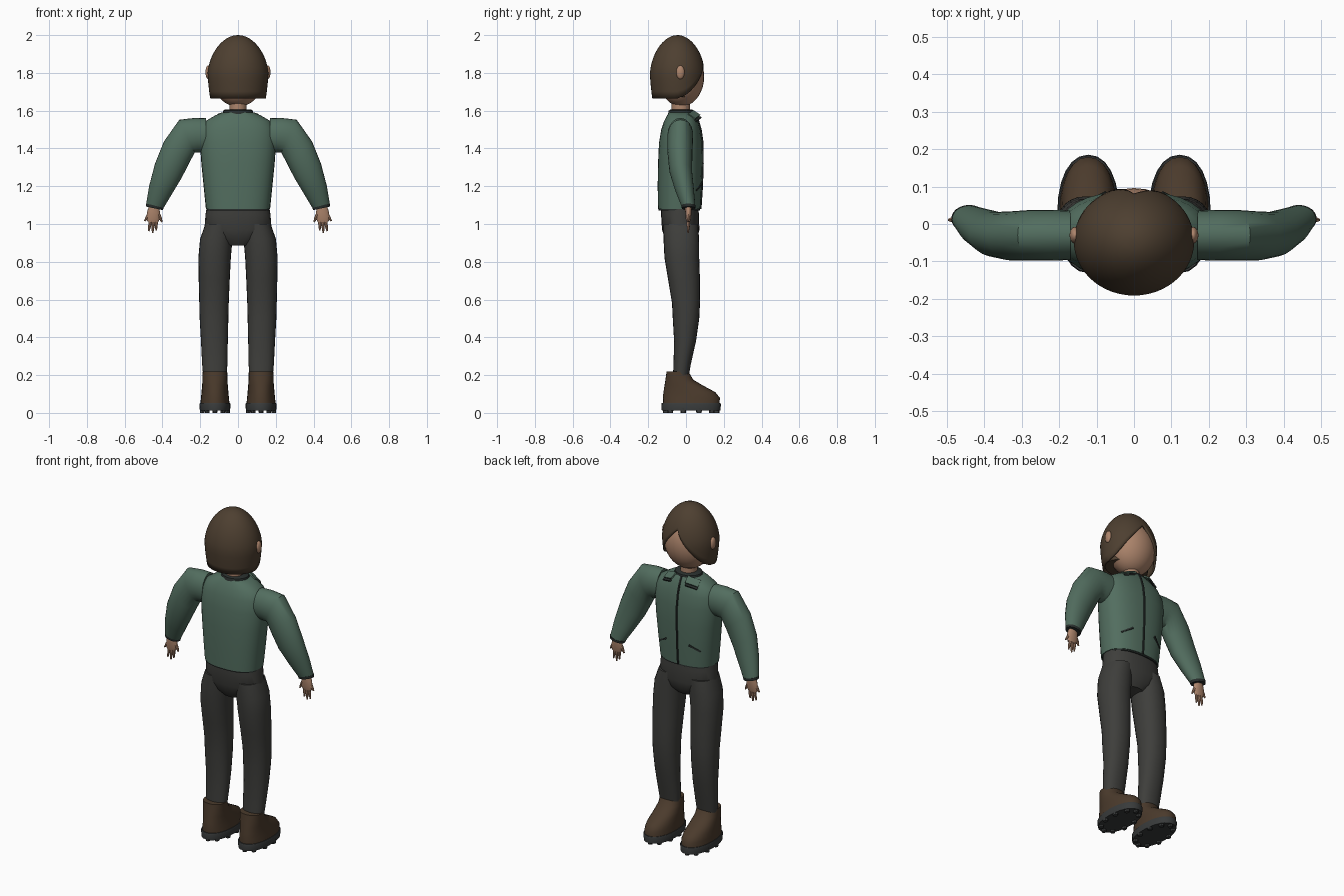
import bpy, bmesh
from math import sin, cos, pi, radians, atan2, sqrt, copysign

if "Cube" in bpy.data.objects:
    bpy.data.objects.remove(bpy.data.objects["Cube"], do_unlink=True)


def material(name, rgb):
    m = bpy.data.materials.new(name)
    m.use_nodes = True
    m.diffuse_color = (*rgb, 1)
    node = next(n for n in m.node_tree.nodes if n.type == 'BSDF_PRINCIPLED')
    node.inputs["Base Color"].default_value = (*rgb, 1)
    return m


GREEN = material("jacket green", (.085, .155, .115))
TRIM = material("dark trim", (.022, .028, .026))
GREY = material("trouser grey", (.048, .048, .044))
BROWN = material("boot brown", (.07, .043, .025))
SOLE = material("sole grey", (.04, .043, .043))
SKIN = material("skin", (.42, .235, .15))
HAIR = material("hair brown", (.075, .05, .03))


def finish(bm, name, mat, angle=40):
    bmesh.ops.recalc_face_normals(bm, faces=bm.faces)
    mesh = bpy.data.meshes.new(name)
    bm.to_mesh(mesh)
    bm.free()
    mesh.materials.append(mat)
    ob = bpy.data.objects.new(name, mesh)
    bpy.context.collection.objects.link(ob)
    bpy.ops.object.select_all(action='DESELECT')
    ob.select_set(True)
    bpy.context.view_layer.objects.active = ob
    bpy.ops.object.shade_smooth_by_angle(angle=radians(angle))
    return ob


def loft(name, rings, mat, side=1, n=24, power=2.0):
    """Skin rings of (x, y, z, half width, half depth, tilt in degrees)."""
    bm = bmesh.new()
    loops = []
    for x, y, z, ru, rv, tilt in rings:
        loop = []
        for i in range(n):
            c, s = cos(2 * pi * i / n), sin(2 * pi * i / n)
            u = ru * copysign(abs(c) ** (2 / power), c)
            v = rv * copysign(abs(s) ** (2 / power), s)
            t = radians(tilt)
            loop.append(bm.verts.new((side * (x + u * cos(t)), y + v, z + u * sin(t))))
        loops.append(loop)
    for a, b in zip(loops, loops[1:]):
        for i in range(n):
            j = (i + 1) % n
            bm.faces.new((a[i], a[j], b[j], b[i]))
    bm.faces.new(loops[0])
    bm.faces.new(loops[-1])
    return finish(bm, name, mat)


def ellipsoid(name, loc, size, mat):
    bm = bmesh.new()
    bmesh.ops.create_uvsphere(bm, u_segments=28, v_segments=18, radius=1)
    bmesh.ops.scale(bm, vec=size, verts=bm.verts)
    bmesh.ops.translate(bm, vec=loc, verts=bm.verts)
    return finish(bm, name, mat)


def plate(name, loc, size, rot, mat):
    bm = bmesh.new()
    bmesh.ops.create_cube(bm, size=1)
    bmesh.ops.scale(bm, vec=size, verts=bm.verts)
    ob = finish(bm, name, mat)
    ob.location = loc
    ob.rotation_euler = [radians(a) for a in rot]
    return ob


# Jacket body, hem, zip and neckband
torso = [(0, -.036, 1.08, .170, .112, 0), (0, -.033, 1.2, .182, .117, 0),
         (0, -.030, 1.32, .194, .118, 0), (0, -.028, 1.43, .202, .115, 0),
         (0, -.027, 1.5, .196, .104, 0), (0, -.026, 1.545, .172, .09, 0),
         (0, -.024, 1.575, .12, .076, 0), (0, -.024, 1.59, .085, .066, 0)]
loft("jacket", torso, GREEN, n=32, power=2.4)
loft("jacket_hem", [(0, -.036, z, .166, .109, 0) for z in (1.072, 1.085)], TRIM, n=32, power=2.4)
loft("zip", [(0, y + d, z, .006, .006, 0) for x, y, z, w, d, t in torso], TRIM, n=8)
loft("neckband", [(0, -.025, z, r, r * .85, 0) for z, r in ((1.575, .085), (1.6, .078), (1.605, .07))], TRIM)

# Neck, head and ears
loft("neck", [(0, -.028, z, .046, .048, 0) for z in (1.57, 1.7)], SKIN)
ellipsoid("head", (0, -.025, 1.78), (.14, .121, .158), SKIN)

# Hair cap with a parted fringe that falls to both sides
bm = bmesh.new()
COLS, ROWS = 64, 16
crown = bm.verts.new((0, -.042, 2))
columns = []
for i in range(COLS):
    c, s = cos(2 * pi * i / COLS), sin(2 * pi * i / COLS)
    bottom = 1.665
    if s > 0:
        sweep = abs(c) ** (1.2 if c > 0 else .9)
        bottom = max(bottom, 1.885 - .215 * sweep)
    col = []
    for k in range(1, ROWS + 1):
        z = 2 - (2 - bottom) * (k / ROWS) ** 1.8
        u = max(0, (z - 1.8) / .2)
        r = sqrt(1 - u * u) * (1 - .1 * u) if u else 1 - .09 * ((1.8 - z) / .14) ** 1.5
        col.append(bm.verts.new((.161 * r * c, -.045 + .146 * r * s, z)))
    columns.append(col)
for a, b in zip(columns, columns[1:] + columns[:1]):
    bm.faces.new((crown, a[0], b[0]))
    for k in range(ROWS - 1):
        bm.faces.new((a[k], a[k + 1], b[k + 1], b[k]))
hair = finish(bm, "hair", HAIR)
shell = hair.modifiers.new("thickness", 'SOLIDIFY')
shell.thickness = .012
shell.offset = -1
loft("hair_underside", [(0, -.065, z, .13, .095, 0) for z in (1.672, 1.70)], HAIR)

# Hips
loft("hips", [(0, -.033, 1.12, .16, .098, 0), (0, -.032, 1.05, .172, .1, 0),
              (0, -.028, .97, .178, .099, 0), (0, -.025, .92, .13, .085, 0),
              (0, -.025, .885, .06, .06, 0)], GREY, power=2.3)

for side, tag in ((1, "left"), (-1, "right")):
    ellipsoid(tag + "_ear", (side * .158, -.03, 1.803), (.014, .022, .036), SKIN)

    # Collar flaps and slanted pockets
    plate(tag + "_collar_flap", (side * .075, .042, 1.578), (.075, .045, .008),
          (-35, side * 15, side * -22), GREEN)
    plate(tag + "_collar_edge", (side * .08, .063, 1.556), (.07, .012, .009),
          (-35, side * 15, side * -22), TRIM)
    plate(tag + "_pocket", (side * .105, .068, 1.195), (.075, .009, .009),
          (0, side * 28, side * -28), TRIM)

    # Sleeve and cuff
    loft(tag + "_sleeve", [(.17, -.03, 1.47, .09, .066, 90), (.22, -.03, 1.47, .092, .068, 84),
                           (.27, -.03, 1.465, .096, .068, 65), (.325, -.032, 1.38, .088, .066, 40),
                           (.37, -.028, 1.28, .08, .06, 30), (.41, -.008, 1.18, .064, .05, 20),
                           (.442, .014, 1.09, .046, .036, 12)], GREEN, side)
    loft(tag + "_cuff", [(.440, .013, 1.098, .0485, .038, 12),
                         (.443, .014, 1.083, .046, .036, 12)], TRIM, side)

    # Hand with five fingers
    loft(tag + "_hand", [(.443, .013, 1.1, .025, .018, 10), (.446, .013, 1.065, .034, .017, 10),
                         (.45, .012, 1.03, .036, .014, 8), (.452, .012, 1.01, .028, .009, 5)],
         SKIN, side, 16)
    tips = ((.42, 1.05, .402, 1.01), (.433, 1.02, .433, .965), (.448, 1.02, .452, .952),
            (.462, 1.02, .473, .962), (.472, 1.05, .494, 1.015))
    for i, (x, z, tx, tz) in enumerate(tips):
        tilt = atan2(tx - x, z - tz) * 180 / pi
        loft(f"{tag}_finger_{i + 1}", [(x, .012, z, .009, .009, tilt),
                                       ((x + tx) / 2, .012, (z + tz) / 2, .008, .008, tilt),
                                       (tx, .011, tz, .004, .004, tilt)], SKIN, side, 8)

    # Trouser leg
    loft(tag + "_leg", [(.098, -.028, 1.0, .075, .092, 0), (.115, -.025, .92, .086, .094, 0),
                        (.124, -.022, .82, .086, .092, 0), (.126, -.01, .7, .082, .084, 0),
                        (.127, 0, .58, .078, .074, 0), (.127, 0, .5, .076, .07, 0),
                        (.125, -.005, .38, .071, .058, 0), (.123, -.02, .26, .067, .046, 0),
                        (.122, -.03, .17, .06, .04, 0)], GREY, side, power=2.2)

    # Boot, sole and tread lugs
    loft(tag + "_boot", [(.122, .028, .04, .078, .15, 0), (.122, .028, .08, .074, .151, 0),
                         (.122, .018, .11, .071, .137, 0), (.122, -.012, .145, .068, .102, 0),
                         (.122, -.035, .175, .066, .074, 0), (.122, -.045, .218, .065, .058, 0)],
         BROWN, side, power=2.2)
    loft(tag + "_sole", [(.122, .027, .012, .08, .155, 0), (.122, .027, .045, .083, .158, 0),
                         (.122, .027, .052, .08, .155, 0)], SOLE, side, power=2.2)
    for i in range(10):
        a = 2 * pi * (i + .5) / 10
        x, y = .122 + .07 * cos(a), .027 + .135 * sin(a)
        loft(f"{tag}_lug_{i + 1}", [(x, y, 0, .012, .014, 0), (x, y, .025, .014, .016, 0)],
             SOLE, side, 8)
